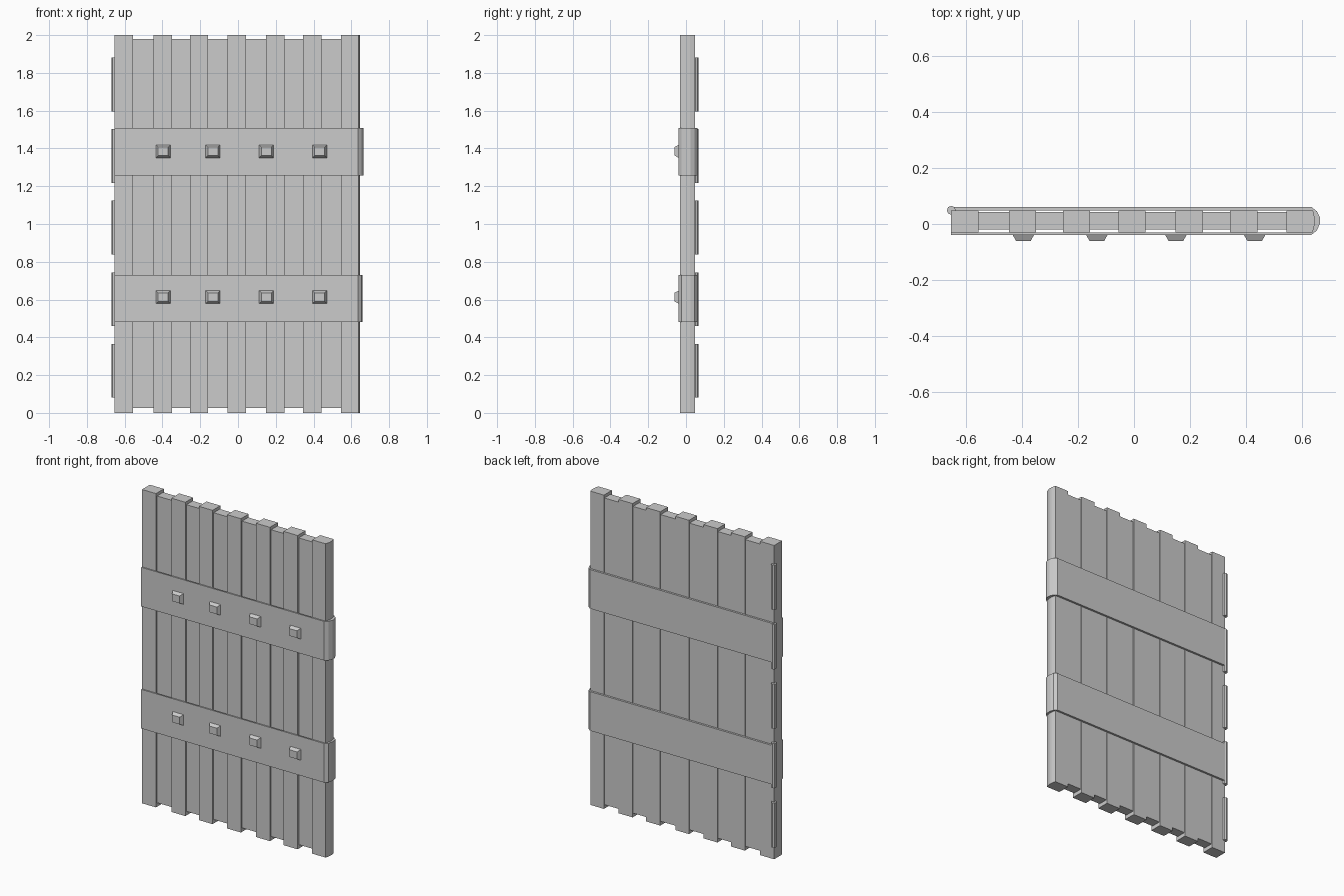
import bpy, bmesh
from mathutils import Matrix

if "Cube" in bpy.data.objects:
    bpy.data.objects.remove(bpy.data.objects["Cube"])


def prism(name, outline, z0, z1):
    """Extrude an xy outline (counter-clockwise) from z0 to z1."""
    bm = bmesh.new()
    face = bm.faces.new([bm.verts.new((x, y, z0)) for x, y in outline])
    ext = bmesh.ops.extrude_face_region(bm, geom=[face])
    bmesh.ops.translate(bm, vec=(0, 0, z1 - z0),
                        verts=[v for v in ext["geom"] if isinstance(v, bmesh.types.BMVert)])
    bmesh.ops.recalc_face_normals(bm, faces=bm.faces)
    return finish(name, bm)


def finish(name, bm):
    mesh = bpy.data.meshes.new(name)
    bm.to_mesh(mesh)
    bm.free()
    obj = bpy.data.objects.new(name, mesh)
    bpy.context.collection.objects.link(obj)
    return obj


def rect(x0, x1, y0, y1):
    return [(x0, y0), (x1, y0), (x1, y1), (x0, y1)]


# Seven tall planks with six shorter, thinner planks between them
edges = [(-0.655, -0.557), (-0.448, -0.35), (-0.255, -0.158), (-0.055, 0.042),
         (0.148, 0.247), (0.343, 0.442), (0.545, 0.647)]
for i, (x0, x1) in enumerate(edges):
    outline = rect(x0, x1, -0.031, 0.048)
    if i == len(edges) - 1:
        outline[1:3] = [(0.639, -0.031), (0.647, 0.0), (0.647, 0.02), (0.641, 0.048)]
    prism("tall_plank", outline, 0, 2)
    if i < len(edges) - 1:
        prism("recessed_plank", rect(x1, edges[i + 1][0], -0.019, 0.043), 0.025, 1.98)

# Straps wrapped round the free edge, open at the hinge side
for z0, z1, tip in [(0.48, 0.729, 0.66), (1.258, 1.507, 0.665)]:
    outer = [(-0.655, -0.039), (0.635, -0.039), (0.654, -0.024), (tip, 0.0),
             (tip, 0.024), (0.654, 0.046), (0.635, 0.061), (-0.655, 0.061)]
    inner = [(-0.655, 0.048), (0.641, 0.048), (0.647, 0.02), (0.647, 0.0),
             (0.639, -0.031), (-0.655, -0.031)]
    prism("strap", outer + inner, z0, z1)

# Tapered square studs on the front of each strap
for z in (0.613, 1.385):
    for x in (-0.396, -0.133, 0.15, 0.432):
        bm = bmesh.new()
        bmesh.ops.create_cube(bm, size=1)
        for v in bm.verts:
            front = v.co.y < 0
            v.co.x *= 0.053 if front else 0.08
            v.co.z *= 0.046 if front else 0.072
            v.co.y = -0.06 if front else -0.036
        bmesh.ops.translate(bm, verts=bm.verts, vec=(x, 0, z))
        finish("stud", bm)

# Hinge barrels along the back corner
for i in range(5):
    bm = bmesh.new()
    bmesh.ops.create_cone(bm, cap_ends=True, segments=8, radius1=0.016, radius2=0.016,
                          depth=0.285,
                          matrix=Matrix.Translation((-0.654, 0.049, 0.223 + 0.379 * i)))
    finish("hinge_barrel", bm)
